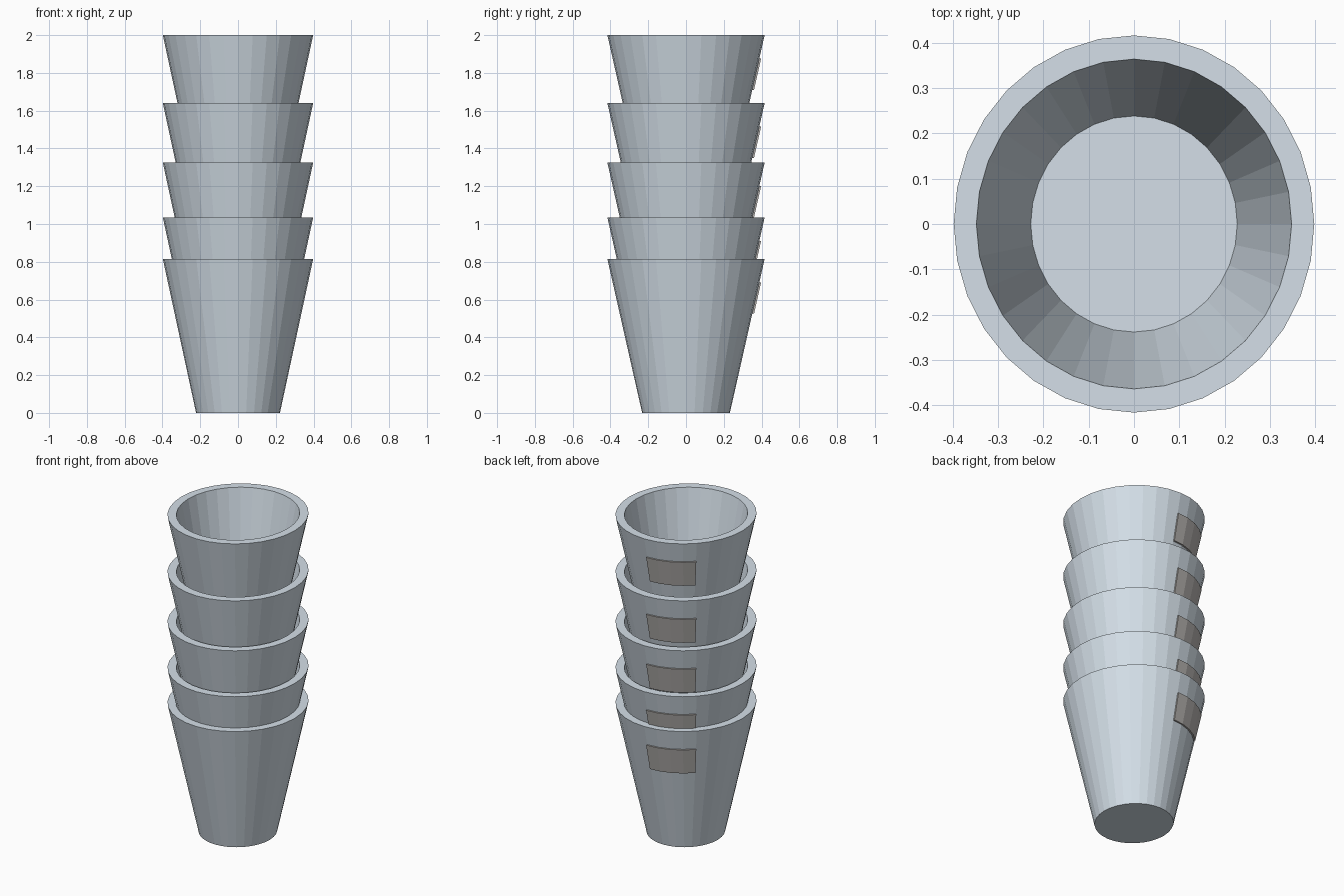
import bpy, bmesh
from math import cos, sin, pi

if "Cube" in bpy.data.objects:
    bpy.data.objects.remove(bpy.data.objects["Cube"])

SIDES = 32
H = 0.815                      # height of one cup
SY = 1.046                     # cups are slightly deeper than wide
R0, R1 = 0.222, 0.398          # base and rim radius
LIFTS = [0, 0.22, 0.51, 0.825, 1.185]


def material(name, rgb):
    m = bpy.data.materials.new(name)
    m.diffuse_color = (*rgb, 1)
    m.use_nodes = True
    m.node_tree.nodes["Principled BSDF"].inputs["Base Color"].default_value = m.diffuse_color
    return m


def point(r, i, z):
    a = 2 * pi * i / SIDES
    return (r * cos(a), r * SY * sin(a), z)


def finish(bm, name, lift, mat):
    bmesh.ops.recalc_face_normals(bm, faces=bm.faces)
    me = bpy.data.meshes.new(name)
    bm.to_mesh(me)
    bm.free()
    me.materials.append(mat)
    ob = bpy.data.objects.new(name, me)
    ob.location.z = lift
    bpy.context.collection.objects.link(ob)


def cup(name, lift, mat):
    # outer wall, flat rim, inner wall and floor
    profile = [(R0, 0), (R1, H), (0.348, H), (0.228, 0.16)]
    bm = bmesh.new()
    rings = [[bm.verts.new(point(r, i, z)) for i in range(SIDES)] for r, z in profile]
    for a, b in zip(rings, rings[1:]):
        for i in range(SIDES):
            j = (i + 1) % SIDES
            bm.faces.new((a[i], a[j], b[j], b[i]))
    bm.faces.new(rings[0])
    bm.faces.new(rings[-1])
    finish(bm, name, lift, mat)


def label(name, lift, mat):
    # raised patch over four facets at the back left
    def wall(z):
        return R0 + (R1 - R0) * z / H
    lo, hi, t = 0.525, 0.69, 0.009
    section = [(wall(lo) - 0.002, lo), (wall(lo) + t, lo),
               (wall(hi) + t, hi), (wall(hi) - 0.002, hi)]
    bm = bmesh.new()
    cols = [[bm.verts.new(point(r, i, z)) for r, z in section] for i in range(8, 13)]
    for a, b in zip(cols, cols[1:]):
        for k in range(4):
            n = (k + 1) % 4
            bm.faces.new((a[k], a[n], b[n], b[k]))
    bm.faces.new(cols[0])
    bm.faces.new(cols[-1])
    finish(bm, name, lift, mat)


cup_mat = material("cup_blue_grey", (0.66, 0.74, 0.81))
label_mat = material("label_grey", (0.5, 0.48, 0.46))

for n, lift in enumerate(LIFTS, 1):
    cup(f"cup_{n}", lift, cup_mat)
    label(f"cup_label_{n}", lift, label_mat)
